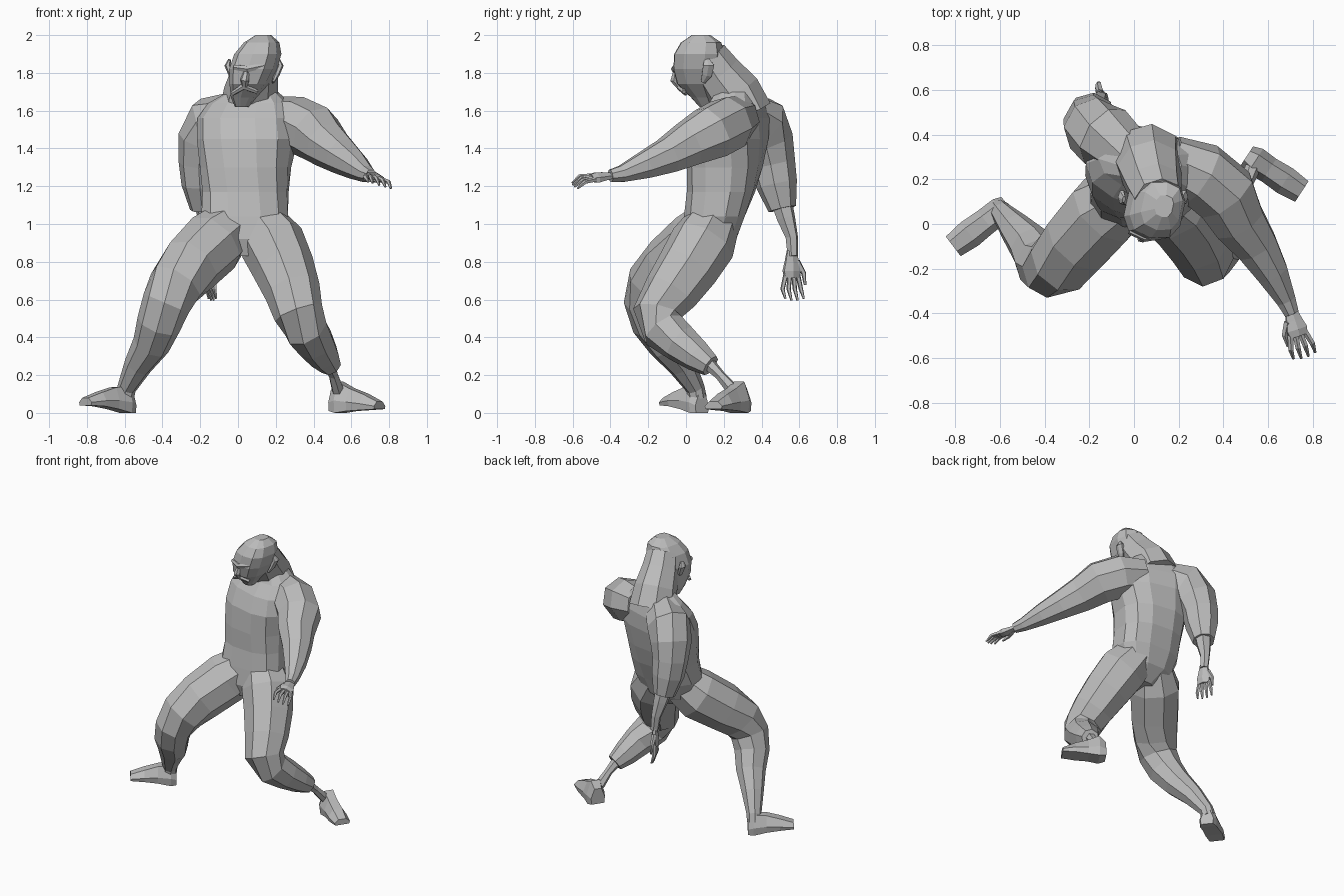
import bpy, bmesh, math
from mathutils import Vector

if "Cube" in bpy.data.objects:
    bpy.data.objects.remove(bpy.data.objects["Cube"], do_unlink=True)

clay = bpy.data.materials.new("plain_grey")
clay.use_nodes = True
GREY = (0.5, 0.5, 0.5, 1)
clay.diffuse_color = GREY
clay.node_tree.nodes["Principled BSDF"].inputs["Base Color"].default_value = GREY


def loft(name, rings):
    """Skin a list of point rings into one closed, flat-shaded object."""
    bm = bmesh.new()
    loops = [[bm.verts.new(p) for p in ring] for ring in rings]
    n = len(loops[0])
    for a, b in zip(loops, loops[1:]):
        for i in range(n):
            j = (i + 1) % n
            bm.faces.new((a[i], a[j], b[j], b[i]))
    bm.faces.new(loops[0])
    bm.faces.new(loops[-1])
    bmesh.ops.recalc_face_normals(bm, faces=bm.faces)
    mesh = bpy.data.meshes.new(name)
    bm.to_mesh(mesh)
    bm.free()
    mesh.materials.append(clay)
    obj = bpy.data.objects.new(name, mesh)
    bpy.context.collection.objects.link(obj)
    return obj


def tube(name, path, side=(1, 0.3, 0), flat=1.0, n=8):
    """Limb along (x, y, z, radius) points; flat squashes it across the side axis."""
    pts = [Vector(p[:3]) for p in path]
    rings = []
    for i, p in enumerate(pts):
        t = (pts[min(i + 1, len(pts) - 1)] - pts[max(i - 1, 0)]).normalized()
        s = Vector(side)
        u = (s - t * s.dot(t)).normalized()
        v = t.cross(u)
        r = path[i][3]
        rings.append([p + u * r * math.cos(a) + v * r * flat * math.sin(a)
                      for a in (math.tau * (k + 0.5) / n for k in range(n))])
    return loft(name, rings)


def stack(name, levels, n=12, power=0.75):
    """Level slices (z, cx, cy, rx, ry, yaw) with a slightly boxy outline."""
    def box(c):
        return math.copysign(abs(c) ** power, c)
    rings = []
    for z, cx, cy, rx, ry, yaw in levels:
        c, s = math.cos(math.radians(yaw)), math.sin(math.radians(yaw))
        ring = []
        for k in range(n):
            a = math.tau * (k + 0.5) / n
            x, y = rx * box(math.cos(a)), ry * box(math.sin(a))
            ring.append((cx + x * c - y * s, cy + x * s + y * c, z))
        rings.append(ring)
    return loft(name, rings)


def hand(name, wrist, along, side, curl, length):
    """Flat palm, four bent fingers and a thumb."""
    w, d, s, c = Vector(wrist), Vector(along).normalized(), Vector(side).normalized(), Vector(curl)
    palm = [(*(w + d * length * f), r) for f, r in ((-0.08, .03), (0.15, .042), (0.35, .055), (0.5, .045))]
    tube(name + "_palm", palm, s, 0.5, 6)
    for i in range(4):
        k = i - 1.5
        base = w + d * length * 0.44 + s * k * 0.023
        mid = base + d * length * 0.3 + s * k * 0.012
        tip = mid + d * length * (0.26 - 0.04 * abs(k)) + c
        tube(f"{name}_finger_{i + 1}", [(*base, .014), (*mid, .012), (*tip, .006)], s, 1, 5)
    base = w + d * length * 0.15 - s * 0.03
    mid = base + d * length * 0.25 - s * 0.03 + c * 0.5
    tip = mid + d * length * 0.25 + c * 0.5
    tube(name + "_thumb", [(*base, .017), (*mid, .014), (*tip, .007)], s, 1, 5)


def foot(name, heel, toe, sections):
    """Shoe from heel to toe; sections are (fraction, half width, bottom, top)."""
    h, t = Vector((*heel, 0)), Vector((*toe, 0))
    d = (t - h).normalized()
    s = Vector((-d.y, d.x, 0))
    outline = ((-0.9, 0), (0.9, 0), (1, 0.4), (0.5, 1), (-0.5, 1), (-1, 0.4))
    loft(name, [[h.lerp(t, f) + s * w * a + Vector((0, 0, lo + (hi - lo) * b))
                 for a, b in outline] for f, w, lo, hi in sections])


# Torso, twisted so that the right shoulder swings back
stack("torso", [
    (0.83, .03, .09, .07, .09, 0),
    (0.92, .03, .12, .19, .15, 0),
    (1.04, .035, .15, .235, .165, 0),
    (1.17, .04, .185, .23, .18, -4),
    (1.30, .04, .205, .24, .195, -8),
    (1.45, .05, .225, .265, .2, -14),
    (1.56, .05, .25, .265, .175, -18),
    (1.64, .06, .27, .22, .13, -18),
    (1.70, .08, .26, .13, .1, -15)])

# Thick neck running into the back of the skull
tube("neck", [(.06, .3, 1.58, .16), (.07, .25, 1.70, .145),
              (.09, .17, 1.80, .125), (.11, .11, 1.89, .11)])

# Head, bowed and tilted
stack("head", [
    (1.62, .02, .11, .035, .04, -12),
    (1.67, .03, .10, .065, .075, -12),
    (1.74, .06, .075, .1, .125, -12),
    (1.82, .08, .065, .122, .135, -12),
    (1.90, .105, .07, .12, .135, -12),
    (1.96, .125, .08, .09, .11, -12),
    (2.00, .135, .08, .04, .05, -12)], n=10)
up = (0, 0, 1)
tube("brow", [(-.02, -.03, 1.83, .015), (.05, -.06, 1.82, .02), (.14, -.05, 1.84, .015)], up, 1, 6)
tube("nose", [(.05, -.05, 1.83, .012), (.035, -.06, 1.76, .024), (.035, -.04, 1.73, .015)], n=6)
tube("moustache", [(-.03, .0, 1.69, .012), (.03, -.035, 1.73, .02), (.1, -.01, 1.70, .012)], up, 1, 6)
for label, x, tilt in (("left", .205, .02), ("right", -.035, -.02)):
    tube(label + "_ear", [(x - tilt, .09, 1.75, .014), (x, .11, 1.79, .03),
                          (x + tilt, .12, 1.84, .034), (x + tilt / 2, .11, 1.87, .016)],
         (0, 1, 0), 0.5, 6)

# Left arm reaching forward
tube("left_arm", [
    (.16, .28, 1.56, .12), (.30, .22, 1.53, .15), (.41, .13, 1.48, .15),
    (.47, .01, 1.42, .125), (.55, -.1, 1.36, .1), (.62, -.22, 1.31, .076),
    (.68, -.34, 1.265, .047), (.705, -.4, 1.255, .035)])
hand("left_hand", (.705, -.4, 1.255), (.3, -1, -.12), (1, .3, -.3), (0, 0, -.03), .21)

# Right arm hanging behind, with a wide sleeve and thin forearm
tube("right_sleeve", [
    (-.02, .31, 1.58, .12), (-.13, .39, 1.54, .15), (-.18, .43, 1.44, .14),
    (-.195, .46, 1.32, .12), (-.19, .48, 1.21, .11), (-.18, .51, 1.08, .075)])
tube("right_forearm", [(-.18, .5, 1.14, .06), (-.165, .53, 1.03, .05),
                       (-.15, .56, .93, .034), (-.14, .565, .83, .028)], n=6)
hand("right_hand", (-.14, .56, .84), (-.02, 0, -1), (.4, -1, 0), (.01, .015, 0), .25)

# Right leg, bent and stepping out to the side
tube("right_leg", [
    (-.03, .14, 1.0, .14), (-.13, .06, .90, .175), (-.25, -.08, .78, .165),
    (-.33, -.17, .68, .15), (-.38, -.2, .58, .13), (-.42, -.17, .47, .118),
    (-.46, -.1, .36, .1), (-.53, -.02, .25, .075), (-.59, .05, .13, .05),
    (-.6, .06, .08, .05)])
foot("right_foot", (-.565, .085), (-.808, -.1), [
    (0, .045, .0, .1), (.12, .06, .0, .14), (.4, .06, .02, .135),
    (.7, .065, .035, .11), (1, .055, .04, .08)])

# Left leg, knee forward and shin trailing back
tube("left_leg", [
    (.1, .15, 1.02, .14), (.18, .09, .90, .175), (.24, .01, .77, .165),
    (.29, -.08, .64, .148), (.32, -.15, .53, .132), (.36, -.12, .44, .12),
    (.41, -.03, .37, .105), (.455, .06, .3, .085), (.49, .13, .25, .06)])
tube("left_ankle", [(.47, .1, .28, .04), (.505, .18, .2, .027), (.53, .25, .12, .035)], n=6)
foot("left_foot", (.505, .305), (.75, .145), [
    (0, .05, .01, .12), (.15, .065, .0, .165), (.4, .06, .01, .13),
    (.7, .065, .015, .1), (1, .055, .02, .06)])
